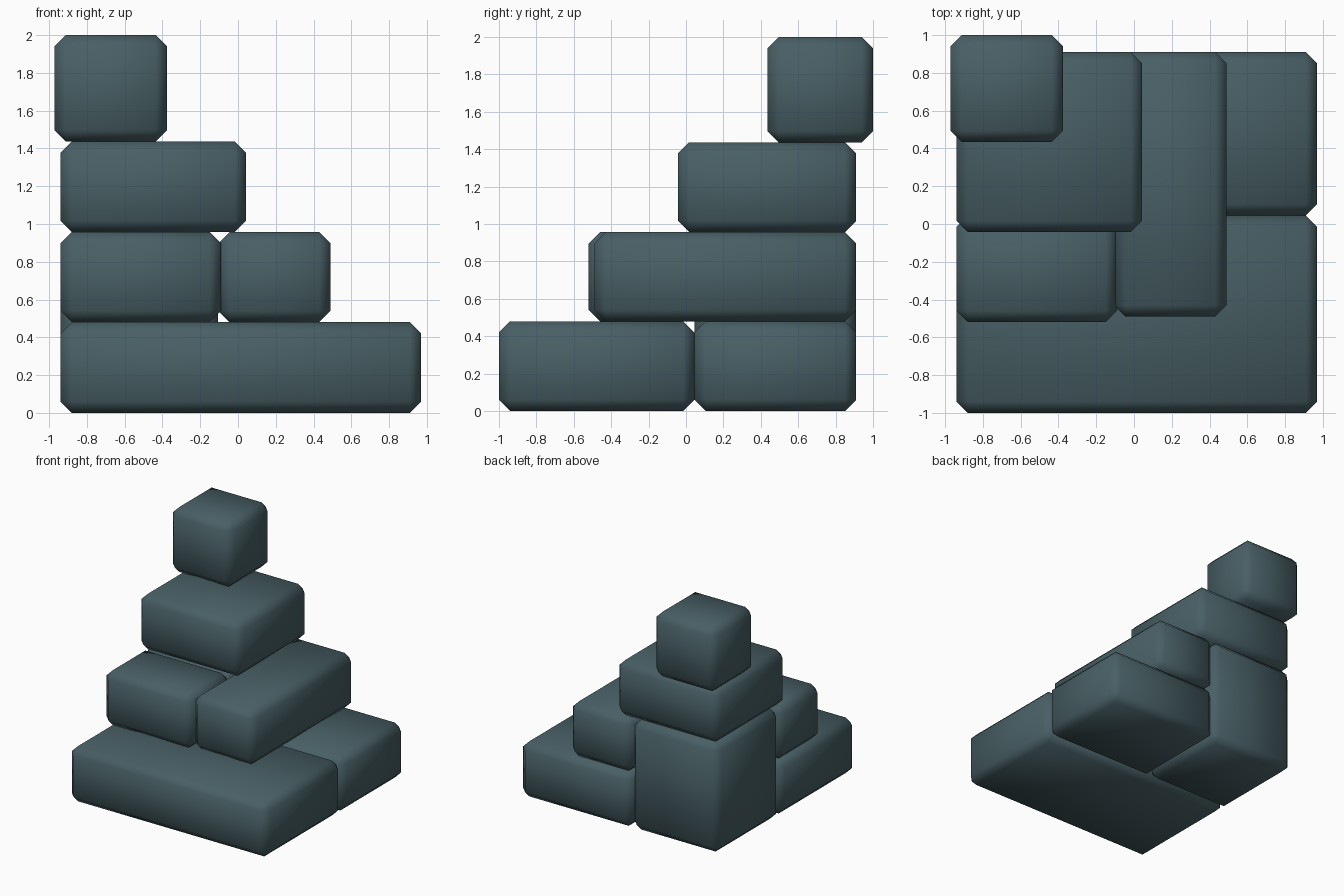
import bpy, bmesh

if "Cube" in bpy.data.objects:
    bpy.data.objects.remove(bpy.data.objects["Cube"])

stone = bpy.data.materials.new("dark teal stone")
stone.diffuse_color = (0.065, 0.115, 0.13, 1)
stone.use_nodes = True
stone.node_tree.nodes["Principled BSDF"].inputs["Base Color"].default_value = stone.diffuse_color

CHAMFER = 0.06


def block(name, x, y, z):
    """Chamfered, smooth shaded stone filling the given x, y and z ranges."""
    bm = bmesh.new()
    bmesh.ops.create_cube(bm, size=1)
    size = [r[1] - r[0] for r in (x, y, z)]
    centre = [(r[0] + r[1]) / 2 for r in (x, y, z)]
    bmesh.ops.scale(bm, vec=size, verts=bm.verts)
    bmesh.ops.bevel(bm, geom=list(bm.edges), offset=CHAMFER, segments=1,
                    affect='EDGES', profile=0.5)
    for f in bm.faces:
        f.smooth = True
    mesh = bpy.data.meshes.new(name)
    bm.to_mesh(mesh)
    bm.free()
    mesh.materials.append(stone)
    obj = bpy.data.objects.new(name, mesh)
    obj.location = centre
    bpy.context.collection.objects.link(obj)


# Bottom course
block("front_slab", (-0.94, 0.97), (-1.0, 0.045), (0, 0.48))
block("back_right_slab", (-0.105, 0.97), (0.045, 0.91), (0, 0.48))

# Tall corner stone spanning two courses
block("tall_corner_block", (-0.94, -0.105), (0.045, 0.91), (0, 0.957))

# Second course
block("middle_left_block", (-0.94, -0.09), (-0.52, 0.045), (0.48, 0.957))
block("middle_right_block", (-0.105, 0.49), (-0.49, 0.91), (0.48, 0.957))

# Third course and top cube
block("upper_block", (-0.94, 0.043), (-0.043, 0.91), (0.957, 1.437))
block("top_block", (-0.972, -0.375), (0.435, 1.0), (1.437, 2.0))
